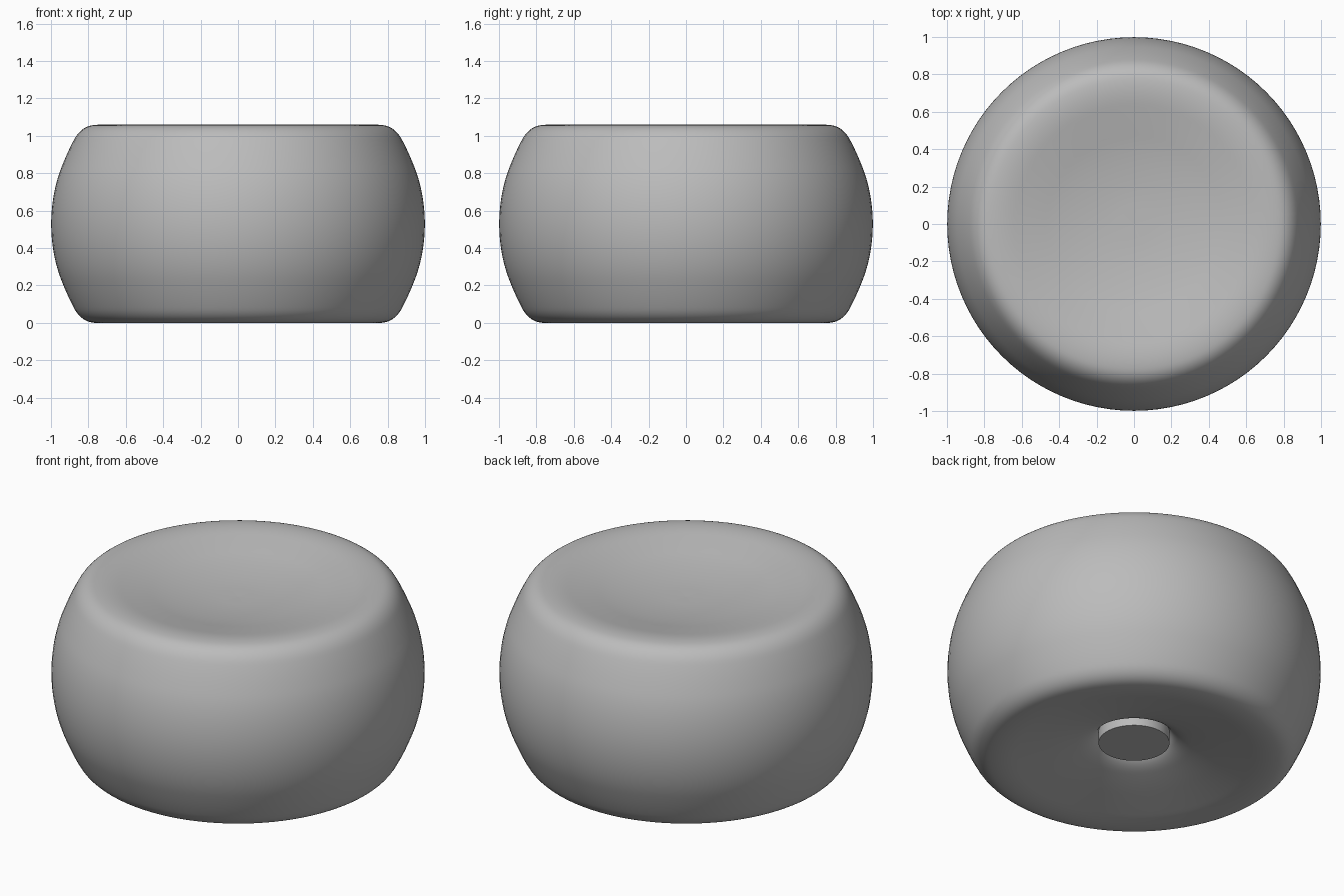
import bpy
import bmesh
from math import pi
from mathutils import Vector

cube = bpy.data.objects.get("Cube")
if cube:
    bpy.data.objects.remove(cube, do_unlink=True)

grey = bpy.data.materials.new("plain grey")
grey.use_nodes = True
colour = (0.5, 0.5, 0.5, 1)
grey.diffuse_color = colour
grey.node_tree.nodes["Principled BSDF"].inputs["Base Color"].default_value = colour


def round_corners(points, passes=3):
    """Cut the corners of an open path, keeping its ends."""
    pts = [Vector((r, 0, z)) for r, z in points]
    for _ in range(passes):
        cut = [pts[0]]
        for a, b in zip(pts, pts[1:]):
            cut += [a.lerp(b, 0.25), a.lerp(b, 0.75)]
        pts = cut + [pts[-1]]
    return pts


def lathe(name, path, steps=96):
    """Spin a radius/height path about the z axis."""
    bm = bmesh.new()
    verts = [bm.verts.new(p) for p in path]
    edges = [bm.edges.new(pair) for pair in zip(verts, verts[1:])]
    bmesh.ops.spin(bm, geom=verts + edges, cent=(0, 0, 0), axis=(0, 0, 1),
                   angle=2 * pi, steps=steps, use_duplicate=False)
    bmesh.ops.remove_doubles(bm, verts=bm.verts, dist=0.0005)
    bmesh.ops.recalc_face_normals(bm, faces=bm.faces)
    mesh = bpy.data.meshes.new(name)
    bm.to_mesh(mesh)
    bm.free()
    mesh.materials.append(grey)
    obj = bpy.data.objects.new(name, mesh)
    bpy.context.collection.objects.link(obj)
    bpy.ops.object.select_all(action="DESELECT")
    obj.select_set(True)
    bpy.context.view_layer.objects.active = obj
    bpy.ops.object.shade_smooth_by_angle()
    return obj


# Rounded body with a dished top and a dished underside that funnels inward
height = 1.058
side = [(0.55, 0.025), (0.72, -0.008), (0.84, 0.012), (0.91, 0.14),
        (0.98, 0.32), (1.005, 0.529)]
mirrored = [(r, height - z) for r, z in reversed(side[:-1])]
underside = [(0.15, 0.24), (0.18, 0.17), (0.23, 0.10), (0.38, 0.06)]
dish = [(0.38, height - 0.06), (0.18, height - 0.082), (0, height - 0.085)]
lathe("body", round_corners(underside + side + mirrored + dish))

# Short central post under the body
lathe("centre_post", [Vector(p) for p in
                      ((0, 0, 0.09), (0.19, 0, 0.09), (0.19, 0, 0.3), (0, 0, 0.3))])
